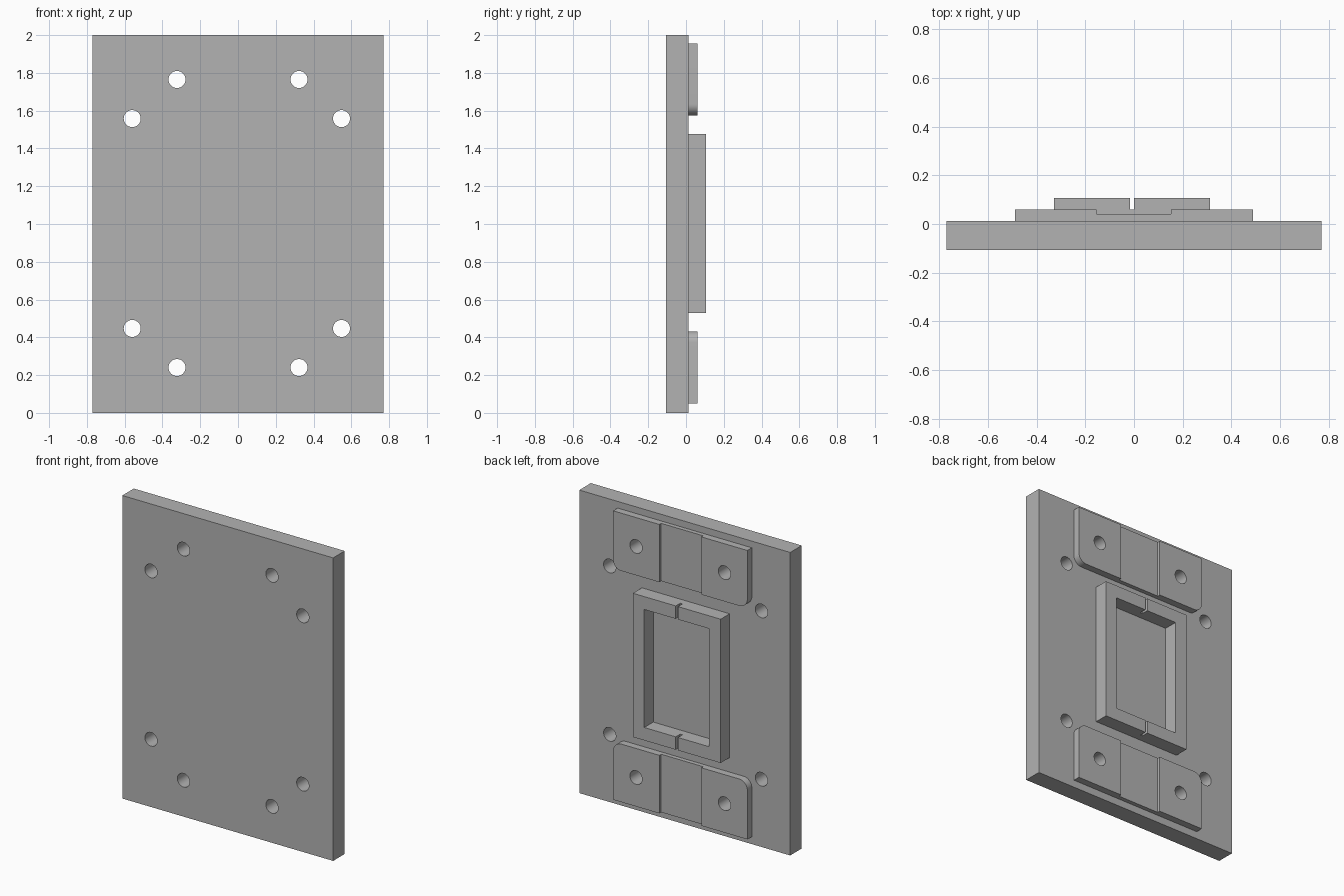
import bpy, bmesh, math
from mathutils import Matrix, Vector

if "Cube" in bpy.data.objects:
    bpy.data.objects.remove(bpy.data.objects["Cube"], do_unlink=True)

grey = bpy.data.materials.new("mid_grey")
grey.use_nodes = True
COLOUR = (0.45, 0.45, 0.45, 1)
grey.diffuse_color = COLOUR
grey.node_tree.nodes["Principled BSDF"].inputs["Base Color"].default_value = COLOUR

# Depth levels, front to back
FRONT, FACE, GROOVE, PAD, RIM = -0.107, 0.013, 0.041, 0.06, 0.107
HOLE_R = 0.045


def finish(name, bm):
    mesh = bpy.data.meshes.new(name)
    bm.to_mesh(mesh)
    bm.free()
    mesh.materials.append(grey)
    obj = bpy.data.objects.new(name, mesh)
    bpy.context.collection.objects.link(obj)
    return obj


def box(name, x, y, z):
    bm = bmesh.new()
    bmesh.ops.create_cube(bm, size=1)
    for v in bm.verts:
        v.co = Vector([r[0] if c < 0 else r[1] for c, r in zip(v.co, (x, y, z))])
    return finish(name, bm)


def hole(x, z):
    bm = bmesh.new()
    turn = Matrix.Translation((x, 0, z)) @ Matrix.Rotation(math.pi / 2, 4, "X")
    bmesh.ops.create_cone(bm, cap_ends=True, segments=40, radius1=HOLE_R,
                          radius2=HOLE_R, depth=0.5, matrix=turn)
    return finish("hole_cutter", bm)


def cut(obj, cutters):
    for cutter in cutters:
        cutter.hide_render = True
        mod = obj.modifiers.new("cut", "BOOLEAN")
        mod.object, mod.operation, mod.solver = cutter, "DIFFERENCE", "EXACT"
    bpy.ops.object.select_all(action="DESELECT")
    bpy.context.view_layer.objects.active = obj
    obj.select_set(True)
    for mod in list(obj.modifiers):
        bpy.ops.object.modifier_apply(modifier=mod.name)
    for cutter in cutters:
        bpy.data.objects.remove(cutter, do_unlink=True)
    bpy.ops.object.shade_smooth_by_angle(angle=math.radians(30))


def pad(name, z, inner_z):
    # Slab with the two corners nearest the middle rounded
    obj = box(name, (-0.49, 0.49), (FACE, PAD), z)
    bm = bmesh.new()
    bm.from_mesh(obj.data)
    edges = [e for e in bm.edges if all(abs(v.co.z - inner_z) < 1e-4 for v in e.verts)
             and abs(e.verts[0].co.x - e.verts[1].co.x) < 1e-4]
    bmesh.ops.bevel(bm, geom=edges, offset=0.06, segments=10, profile=0.5, affect="EDGES")
    bm.to_mesh(obj.data)
    bm.free()
    return obj


# Back plate with eight through holes
plate = box("base_plate", (-0.77, 0.77), (FRONT, FACE), (0, 2))
cut(plate, [hole(x, z) for x, z_pair in ((-0.323, (0.24, 1.765)), (0.323, (0.24, 1.765)),
                                         (-0.56, (0.447, 1.558)), (0.548, (0.447, 1.558)))
            for z in z_pair])

# Grooved mounting pads
for name, z, inner_z, hole_z in (("upper_pad", (1.575, 1.956), 1.575, 1.765),
                                 ("lower_pad", (0.049, 0.432), 0.432, 0.24)):
    slab = pad(name, z, inner_z)
    groove = box("groove_cutter", (-0.155, 0.153), (GROOVE, 0.3), (z[0] - 0.1, z[1] + 0.1))
    cut(slab, [groove, hole(-0.323, hole_z), hole(0.323, hole_z)])

# Raised rectangular frame with a slit across its top and bottom rails
frame = box("raised_frame", (-0.328, 0.313), (FACE, RIM), (0.528, 1.477))
cut(frame, [box("window_cutter", (-0.242, 0.23), (-0.05, 0.3), (0.613, 1.392)),
            box("slit_cutter", (-0.016, 0.0), (PAD, 0.3), (0.4, 1.6))])
